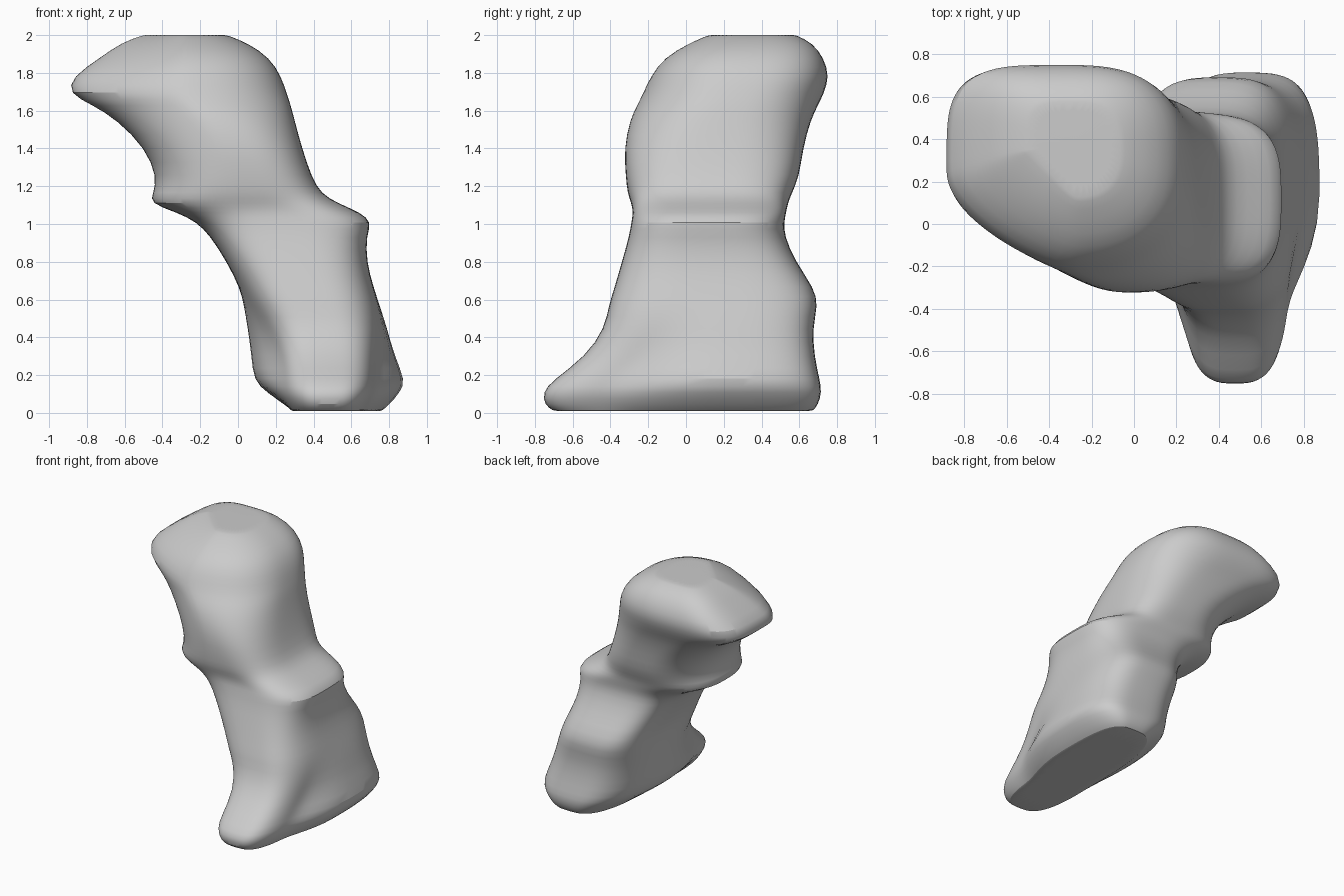
import bpy, bmesh, math

cube = bpy.data.objects.get("Cube")
if cube:
    bpy.data.objects.remove(cube, do_unlink=True)

SEGMENTS = 48

# Body profile: height, left edge, right edge, front edge, back edge
PROFILE = [
    (.01, .29, .76, -.70, .67),
    (.04, .25, .80, -.75, .70),
    (.11, .15, .86, -.76, .72),
    (.17, .08, .89, -.71, .71),
    (.3, .07, .83, -.53, .68),
    (.45, .05, .79, -.43, .67),
    (.57, .03, .75, -.41, .70),
    (.66, .01, .72, -.38, .68),
    (.8, -.06, .68, -.34, .58),
    (.94, -.15, .68, -.30, .52),
    (1.01, -.22, .71, -.29, .52),
    (1.06, -.32, .65, -.28, .53),
    (1.11, -.47, .53, -.29, .54),
    (1.16, -.45, .44, -.31, .56),
    (1.25, -.43, .39, -.32, .60),
    (1.4, -.49, .34, -.33, .62),
    (1.55, -.64, .30, -.30, .66),
    (1.63, -.77, .28, -.26, .70),
    (1.69, -.90, .26, -.23, .73),
    (1.78, -.88, .23, -.19, .76),
    (1.88, -.73, .17, -.12, .73),
    (1.96, -.62, .05, .02, .67),
    (2.0, -.50, -.06, .12, .58),
]


def smooth(low, high, value):
    t = max(0, min(1, (value - low) / (high - low)))
    return t * t * (3 - 2 * t)


def rounded(value, power):
    return math.copysign(abs(value) ** power, value)


def ring_point(angle, z, left, right, front, back):
    head = smooth(1.2, 1.7, z)
    foot = 1 - smooth(.2, .7, z)
    neck = smooth(1.0, 1.2, z) * (1 - head)
    c, s = math.cos(angle), math.sin(angle)
    # Roundness of each corner
    power = .62 + .2 * head
    if c < 0:
        power += .25 * neck
        if s > 0:
            power += .15 * foot - .32 * head
    elif s > 0:
        power -= .12 * foot + .08 * head
    u = rounded(c, power)
    v = rounded(s, power)
    x = (left + right) / 2 + u * (right - left) / 2
    y = (front + back) / 2 + v * (back - front) / 2
    # Narrow the toe, more gently on its left edge
    toe_x = .475 + (.2 + .06 * smooth(0, .1, z)) * u
    x += (toe_x - x) * smooth(0, .675 - .125 * u, -v) * foot
    # Sweep the front of the head back towards its pointed side
    y += .2 * head * max(0, -u) * max(0, -v)
    return x, y, z


# Loft the body
bm = bmesh.new()
rings = []
for row in PROFILE:
    rings.append([bm.verts.new(ring_point(math.tau * i / SEGMENTS, *row))
                  for i in range(SEGMENTS)])
for lower, upper in zip(rings, rings[1:]):
    for i in range(SEGMENTS):
        j = (i + 1) % SEGMENTS
        bm.faces.new((lower[i], lower[j], upper[j], upper[i]))

# Close both ends
sole = bm.faces.new(list(reversed(rings[0])))
crown = bm.faces.new(rings[-1])
bmesh.ops.inset_individual(bm, faces=[sole, crown], thickness=.04)
bmesh.ops.recalc_face_normals(bm, faces=bm.faces)

mesh = bpy.data.meshes.new("leaning_body")
bm.to_mesh(mesh)
bm.free()
body = bpy.data.objects.new("leaning_body", mesh)
bpy.context.collection.objects.link(body)

# Plain grey surface
grey = bpy.data.materials.new("plain grey")
grey.use_nodes = True
colour = (.6, .6, .6, 1)
grey.diffuse_color = colour
grey.node_tree.nodes["Principled BSDF"].inputs["Base Color"].default_value = colour
mesh.materials.append(grey)

# Soften the loft
soften = body.modifiers.new("soften", "SUBSURF")
soften.levels = 1
soften.render_levels = 1
bpy.context.view_layer.objects.active = body
body.select_set(True)
bpy.ops.object.shade_smooth_by_angle(angle=math.radians(50))
